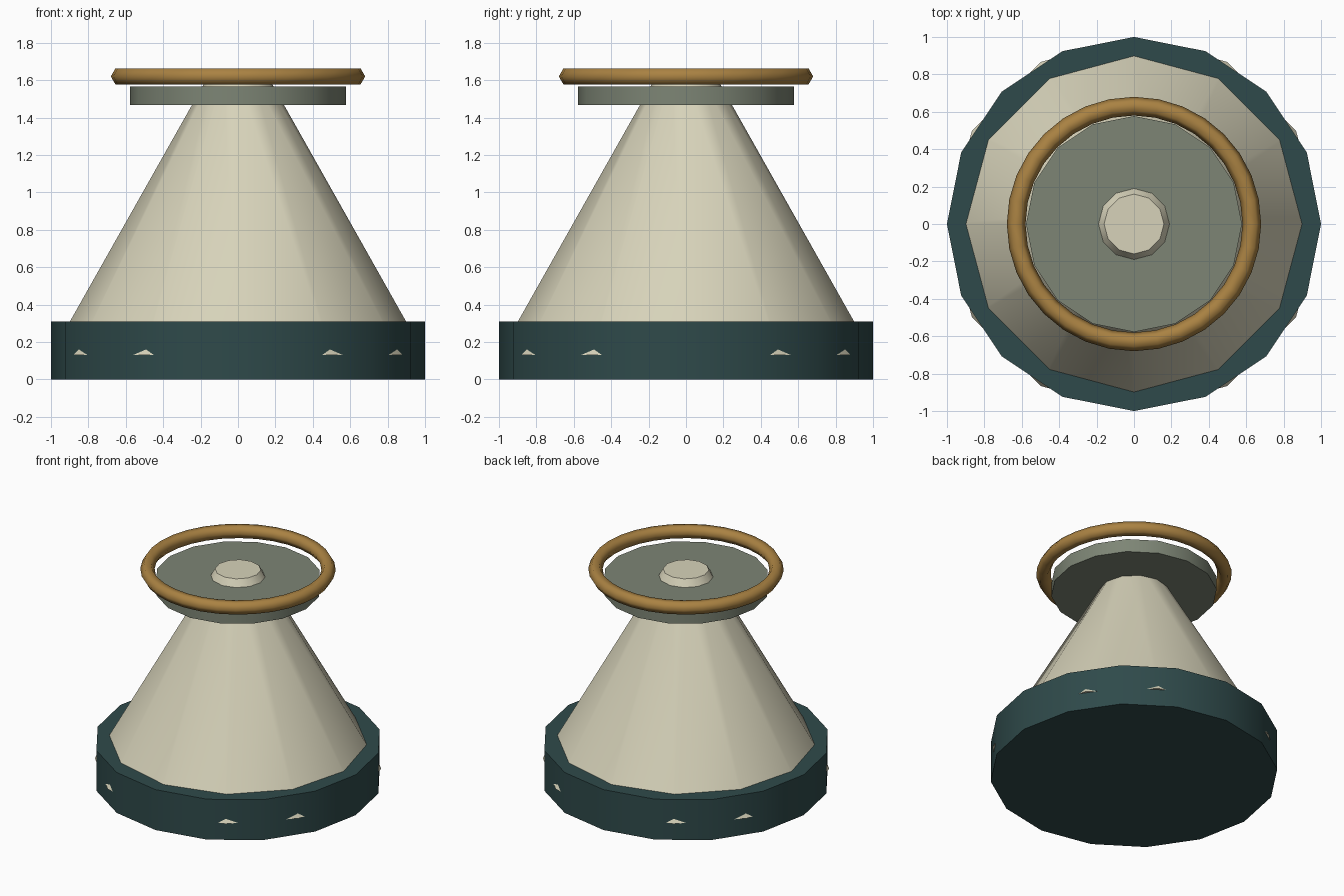
import bpy
import math

cube = bpy.data.objects.get("Cube")
if cube:
    bpy.data.objects.remove(cube, do_unlink=True)


def material(name, r, g, b):
    mat = bpy.data.materials.new(name)
    mat.use_nodes = True
    mat.diffuse_color = (r, g, b, 1)
    bsdf = next(n for n in mat.node_tree.nodes if n.type == 'BSDF_PRINCIPLED')
    bsdf.inputs["Base Color"].default_value = (r, g, b, 1)
    return mat


def frustum(name, sides, r_low, r_high, z_low, z_high, mat):
    """Capped frustum with a corner on each axis, smooth sides, sharp rims."""
    bpy.ops.mesh.primitive_cone_add(
        vertices=sides, radius1=r_low, radius2=r_high,
        depth=z_high - z_low, location=(0, 0, (z_low + z_high) / 2))
    obj = bpy.context.object
    obj.name = name
    obj.data.materials.append(mat)
    bpy.ops.object.shade_smooth_by_angle(angle=math.radians(35))
    return obj


teal = material("dark teal", 0.028, 0.068, 0.069)
cream = material("cream", 0.68, 0.65, 0.49)
sage = material("sage grey", 0.205, 0.235, 0.178)
gold = material("old gold", 0.40, 0.223, 0.055)

# Base drum
frustum("base", 16, 1.0, 1.0, 0, 0.31, teal)

# Tapered body, whose lower corners just pierce the base wall
frustum("body", 12, 1.0, 0.16, 0.13, 1.62, cream)

# Flat plate round the neck
frustum("top_plate", 16, 0.577, 0.577, 1.467, 1.567, sage)

# Floating hexagonal-section ring
bpy.ops.mesh.primitive_torus_add(
    major_segments=32, minor_segments=6,
    major_radius=0.63, minor_radius=0.05, location=(0, 0, 1.62))
ring = bpy.context.object
ring.name = "top_ring"
ring.data.materials.append(gold)
bpy.ops.object.shade_smooth()
